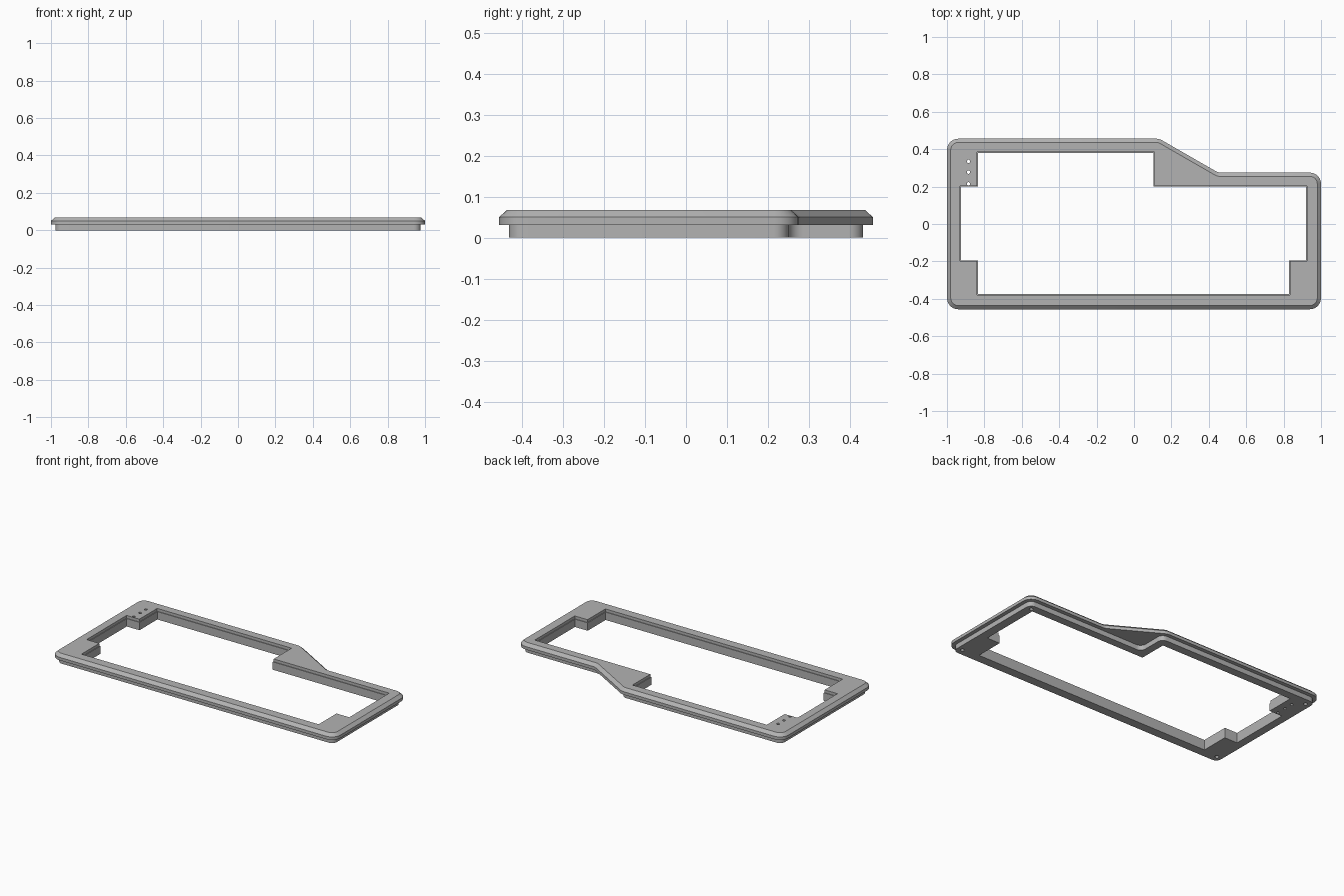
import bpy
import bmesh
import math
from mathutils import Vector

cube = bpy.data.objects.get("Cube")
if cube:
    bpy.data.objects.remove(cube, do_unlink=True)

grey = bpy.data.materials.new("plain grey")
grey.use_nodes = True
colour = (0.45, 0.45, 0.45, 1)
grey.diffuse_color = colour
grey.node_tree.nodes["Principled BSDF"].inputs["Base Color"].default_value = colour


def inset(points, d):
    """Move every side of a counter-clockwise outline inwards by d."""
    result = []
    for i, p in enumerate(points):
        a = (p - points[i - 1]).normalized()
        b = (points[(i + 1) % len(points)] - p).normalized()
        na, nb = Vector((-a.y, a.x)), Vector((-b.y, b.x))
        result.append(p + (na + nb) * d / (1 + na.dot(nb)))
    return result


def rounded(points, radius, steps=6):
    """Replace each corner with an arc."""
    result = []
    for i, p in enumerate(points):
        a = (points[i - 1] - p).normalized()
        b = (points[(i + 1) % len(points)] - p).normalized()
        half = a.angle(b) / 2
        centre = p + (a + b).normalized() * radius / math.sin(half)
        start = p + a * radius / math.tan(half) - centre
        end = p + b * radius / math.tan(half) - centre
        sweep = start.angle_signed(end)
        for k in range(steps + 1):
            t = -sweep * k / steps
            c, s = math.cos(t), math.sin(t)
            result.append(centre + Vector((start.x * c - start.y * s,
                                           start.x * s + start.y * c)))
    return result


def circle(x, y, r, n=12):
    return [Vector((x + r * math.cos(math.tau * k / n),
                    y + r * math.sin(math.tau * k / n))) for k in range(n)]


def outline(*pairs):
    return [Vector(p) for p in pairs]


bm = bmesh.new()


def ring(points, z):
    verts = [bm.verts.new((p.x, p.y, z)) for p in points]
    for i, v in enumerate(verts):
        bm.edges.new((verts[i - 1], v))
    return verts


def wall(low, high):
    for i in range(len(low)):
        bm.faces.new((low[i - 1], low[i], high[i], high[i - 1]))


def fill(*rings):
    edges = [bm.edges.get((r[i - 1], r[i])) for r in rings for i in range(len(r))]
    bmesh.ops.triangle_fill(bm, use_beauty=True, edges=edges, normal=(0, 0, 1))


# Plan shapes
upper = outline((-1, -.456), (1, -.456), (1, .275), (.45, .275), (.135, .456), (-1, .456))
lower = outline((-.976, -.432), (.976, -.432), (.976, .25), (.155, .25),
                (.155, .432), (-.976, .432))
opening = outline((-.835, -.375), (.83, -.375), (.83, -.195), (.92, -.195),
                  (.92, .2), (.105, .2), (.105, .38), (-.835, .38),
                  (-.835, .2), (-.925, .2), (-.925, -.195), (-.835, -.195))
STEP, EDGE, TOP, BEVEL = .031, .05, .068, .02

# Outer surface: recessed base, overhanging rim and bevelled top edge
base_low = ring(rounded(lower, .036), 0)
base_high = ring(rounded(lower, .036), STEP)
rim_low = ring(rounded(upper, .06), STEP)
rim_high = ring(rounded(upper, .06), EDGE)
top_edge = ring(rounded(inset(upper, BEVEL), .04), TOP)
wall(base_low, base_high)
wall(rim_low, rim_high)
wall(rim_high, top_edge)

# Stepped opening with a fine lip below the top
lip = inset(opening, -.004)
open_low, open_high = ring(opening, 0), ring(opening, EDGE)
lip_low, lip_high = ring(lip, EDGE), ring(lip, TOP)
wall(open_low, open_high)
wall(open_high, lip_low)
wall(lip_low, lip_high)

# Three small through holes
bottom_holes, top_holes = [], []
for y in (.215, .277, .335):
    hole = circle(-.885, y, .009)
    bottom_holes.append(ring(hole, 0))
    top_holes.append(ring(hole, TOP))
    wall(bottom_holes[-1], top_holes[-1])

# Blind screw holes under the corners
for x, y in ((-.94, .39), (-.94, -.39), (.94, -.39), (.94, .215)):
    hole = circle(x, y, .012)
    mouth, end = ring(hole, 0), ring(hole, .045)
    wall(mouth, end)
    bm.faces.new(end)
    bottom_holes.append(mouth)

# Flat underside, step and top
fill(base_low, open_low, *bottom_holes)
fill(base_high, rim_low)
fill(top_edge, lip_high, *top_holes)
bmesh.ops.recalc_face_normals(bm, faces=bm.faces)

mesh = bpy.data.meshes.new("case_frame")
bm.to_mesh(mesh)
bm.free()
mesh.materials.append(grey)
frame = bpy.data.objects.new("case_frame", mesh)
bpy.context.collection.objects.link(frame)
bpy.context.view_layer.objects.active = frame
frame.select_set(True)
bpy.ops.object.shade_smooth_by_angle(angle=math.radians(30))
